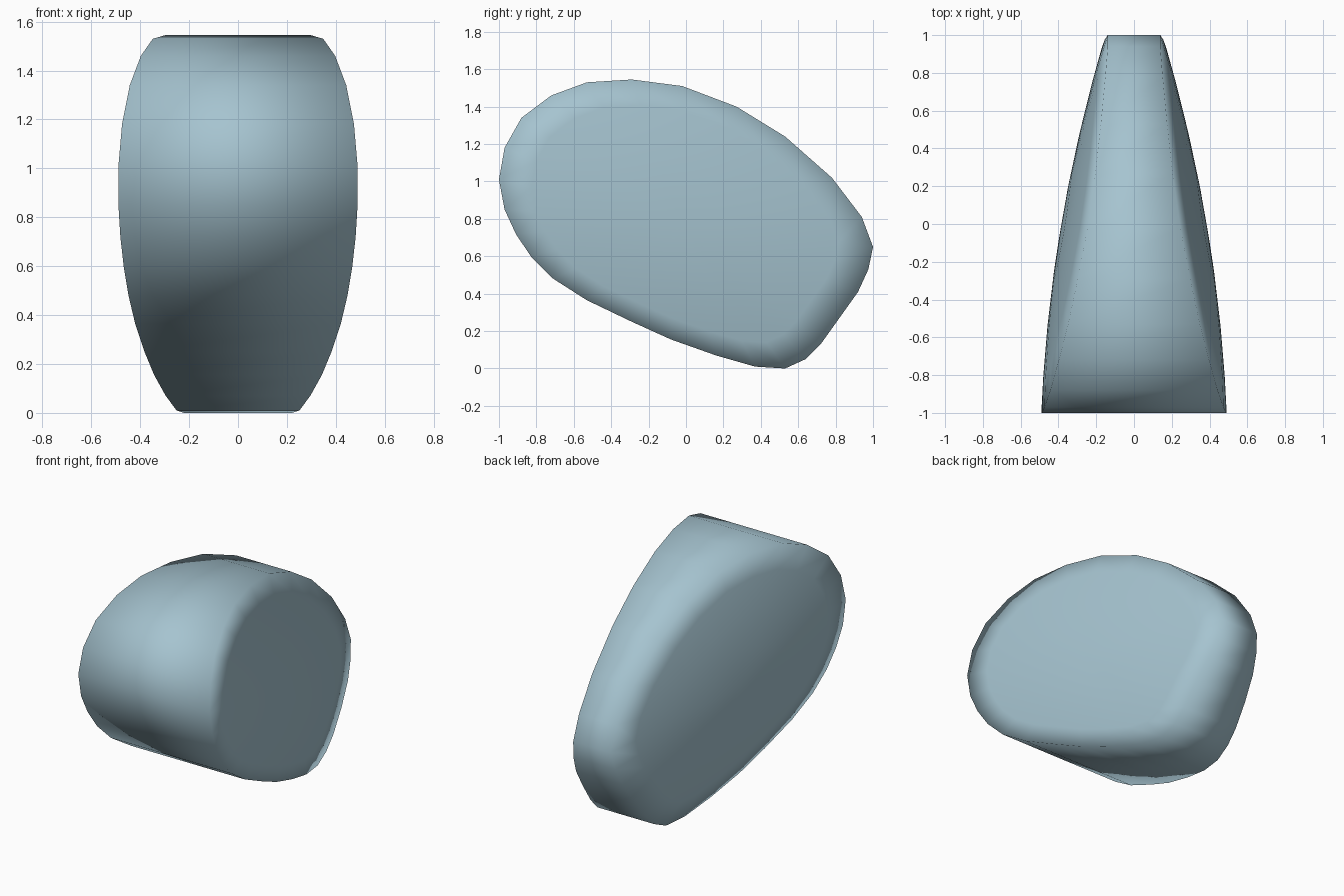
import bpy
import bmesh

default_cube = bpy.data.objects.get("Cube")
if default_cube:
    bpy.data.objects.remove(default_cube, do_unlink=True)

# Side outline as (y, z), running from the front tip over the top and back underneath
OUTLINE = [
    (-1, 1.01), (-.97, 1.18), (-.88, 1.34), (-.72, 1.46), (-.53, 1.53),
    (-.29, 1.545), (-.02, 1.51), (.27, 1.4), (.53, 1.24), (.78, 1.02),
    (.94, .81), (1, .65), (.975, .53), (.92, .41), (.82, .27), (.72, .13),
    (.64, .05), (.53, 0), (.37, .01), (.16, .07), (-.08, .155), (-.29, .25),
    (-.53, .365), (-.71, .48), (-.83, .6), (-.91, .72), (-.97, .85),
]
CENTRE = (-.03, .78)
RING_SCALES = (1, .82, .55, .28)


def half_width(y, z):
    """Domed flank that tapers toward the back and toward the top and bottom."""
    widest_z = .66 - .25 * y
    return .385 - .17 * y - .064 * y * y - .2 * (z - widest_z) ** 2


def make_material(name, colour):
    material = bpy.data.materials.new(name)
    material.use_nodes = True
    material.diffuse_color = colour
    shader = material.node_tree.nodes["Principled BSDF"]
    shader.inputs["Base Color"].default_value = colour
    shader.inputs["Roughness"].default_value = .6
    return material


def add_point(bm, side, y, z):
    return bm.verts.new((side * half_width(y, z), y, z))


def bridge(bm, first, second):
    count = len(first)
    for i in range(count):
        j = (i + 1) % count
        bm.faces.new((first[i], first[j], second[j], second[i]))


def add_flank(bm, side):
    """Concentric rings closing to one point; returns the outer rim."""
    cy, cz = CENTRE
    rings = []
    for scale in RING_SCALES:
        rings.append([add_point(bm, side, cy + (y - cy) * scale, cz + (z - cz) * scale)
                      for y, z in OUTLINE])
    for outer, inner in zip(rings, rings[1:]):
        bridge(bm, outer, inner)
    tip = add_point(bm, side, cy, cz)
    last = rings[-1]
    for i, vert in enumerate(last):
        bm.faces.new((vert, last[(i + 1) % len(last)], tip))
    return rings[0]


# Rounded, tapered body: two domed flanks joined by a band around the rim
bm = bmesh.new()
bridge(bm, add_flank(bm, -1), add_flank(bm, 1))
bmesh.ops.recalc_face_normals(bm, faces=bm.faces)
for face in bm.faces:
    face.smooth = True

mesh = bpy.data.meshes.new("tapered_body")
bm.to_mesh(mesh)
bm.free()
mesh.materials.append(make_material("pale_blue_grey", (.38, .55, .63, 1)))
body = bpy.data.objects.new("tapered_body", mesh)
bpy.context.collection.objects.link(body)
